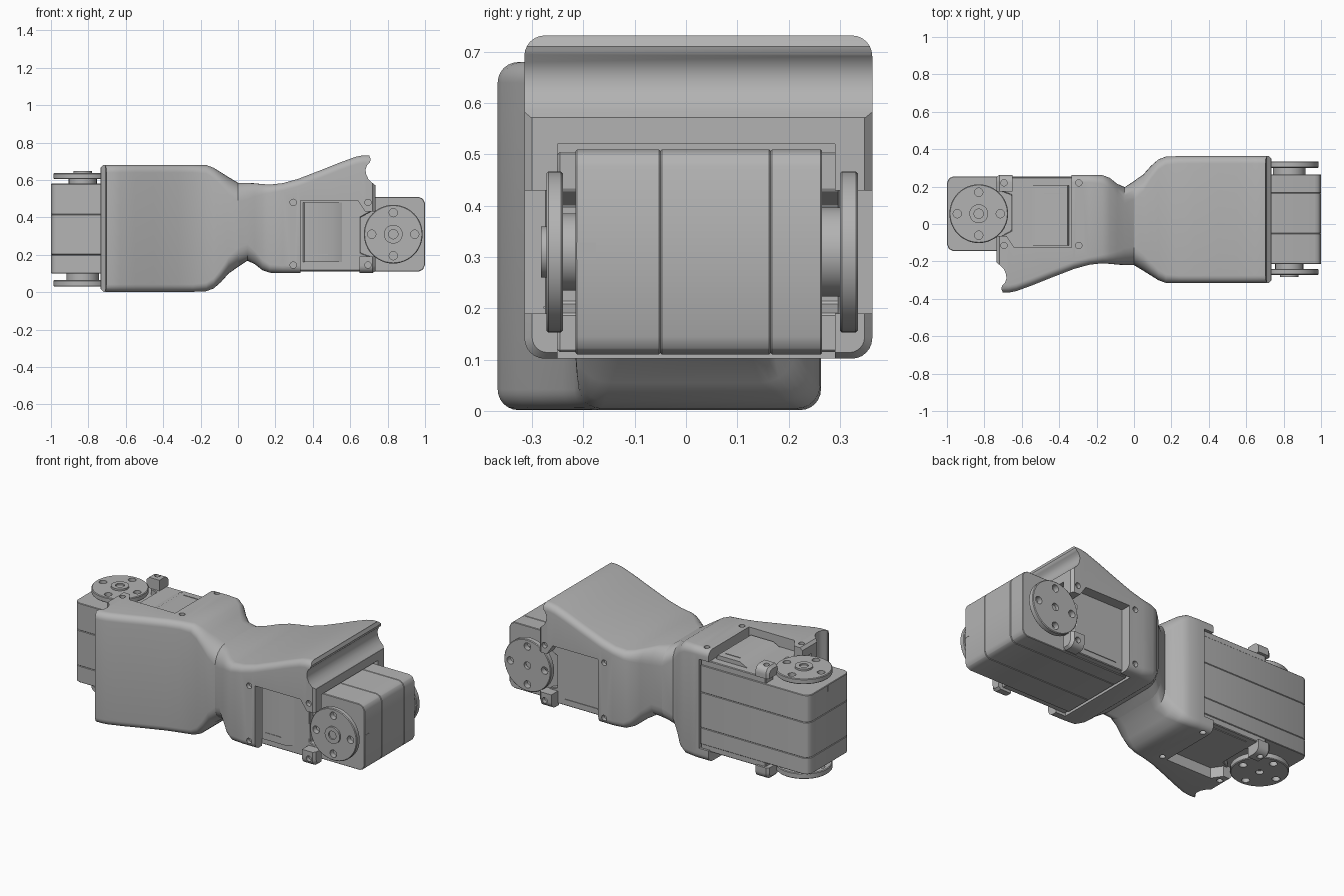
import bpy, bmesh, math
from mathutils import Matrix, Vector

cube = bpy.data.objects.get("Cube")
if cube:
    bpy.data.objects.remove(cube)

grey = bpy.data.materials.new("mid_grey")
grey.use_nodes = True
grey.diffuse_color = (0.45, 0.45, 0.45, 1)
grey.node_tree.nodes["Principled BSDF"].inputs["Base Color"].default_value = (0.45, 0.45, 0.45, 1)

parts = []
AXLE = (0.83, 0.31)


def make(name, bm, keep=True):
    bmesh.ops.recalc_face_normals(bm, faces=bm.faces)
    mesh = bpy.data.meshes.new(name)
    bm.to_mesh(mesh)
    bm.free()
    mesh.materials.append(grey)
    ob = bpy.data.objects.new(name, mesh)
    bpy.context.collection.objects.link(ob)
    if keep:
        parts.append(ob)
    return ob


def add_prism(bm, outline, y0, y1):
    """Side outline in x and z, extruded along y."""
    a = [bm.verts.new((x, y0, z)) for x, z in outline]
    b = [bm.verts.new((x, y1, z)) for x, z in outline]
    bm.faces.new(a)
    bm.faces.new(b)
    for i in range(len(a)):
        j = (i + 1) % len(a)
        bm.faces.new((a[i], a[j], b[j], b[i]))


def add_disc(bm, centre, radius, y0, y1, sides=48):
    place = Matrix.Translation((centre[0], (y0 + y1) / 2, centre[1]))
    bmesh.ops.create_cone(bm, cap_ends=True, segments=sides, radius1=radius, radius2=radius,
                          depth=abs(y1 - y0), matrix=place @ Matrix.Rotation(math.pi / 2, 4, 'X'))


def rect(x0, x1, z0, z1):
    return [(x0, z0), (x1, z0), (x1, z1), (x0, z1)]


def prism(name, outline, y0, y1, keep=True):
    bm = bmesh.new()
    add_prism(bm, outline, y0, y1)
    return make(name, bm, keep)


def disc(name, centre, radius, y0, y1):
    bm = bmesh.new()
    add_disc(bm, centre, radius, y0, y1)
    return make(name, bm)


def apply(ob, mod):
    bpy.context.view_layer.objects.active = ob
    bpy.ops.object.modifier_apply(modifier=mod.name)


def cut(ob, cutter):
    mod = ob.modifiers.new("cut", 'BOOLEAN')
    mod.operation = 'DIFFERENCE'
    mod.solver = 'EXACT'
    mod.object = cutter
    apply(ob, mod)
    bpy.data.objects.remove(cutter)


def bevel(ob, width, segments=2):
    mod = ob.modifiers.new("bevel", 'BEVEL')
    mod.width = width
    mod.segments = segments
    mod.limit_method = 'ANGLE'
    apply(ob, mod)


# Bracket shell: rounded rectangles lofted along x (x, z low, z high, y low, y high, corner)
Y0, Y1, Z0 = -0.315, 0.363, 0.102
stations = [
    (0, 0.135, 0.585, -0.22, 0.23, 0.1),
    (0.05, 0.168, 0.585, -0.25, 0.265, 0.09),
    (0.09, 0.15, 0.582, -0.275, 0.31, 0.07),
    (0.13, 0.118, 0.578, -0.3, 0.345, 0.055),
    (0.17, 0.104, 0.575, Y0, 0.36, 0.045),
]
crest = [(0.24, 0.583), (0.32, 0.605), (0.45, 0.655), (0.55, 0.695), (0.63, 0.724),
         (0.67, 0.732), (0.72, 0.732)]
stations += [(x, Z0, z, Y0, Y1, 0.04) for x, z in crest]
stations.append((0.735, Z0 + 0.012, 0.72, Y0 + 0.015, Y1 - 0.015, 0.03))
bm = bmesh.new()
rings = []
for x, z0, z1, y0, y1, r in stations:
    ring = []
    corners = [(y1 - r, z1 - r), (y0 + r, z1 - r), (y0 + r, z0 + r), (y1 - r, z0 + r)]
    for k, (cy, cz) in enumerate(corners):
        for s in range(7):
            t = (k + s / 6) * math.pi / 2
            ring.append(bm.verts.new((x, cy + r * math.cos(t), cz + r * math.sin(t))))
    rings.append(ring)
for a, b in zip(rings, rings[1:]):
    for i in range(len(a)):
        j = (i + 1) % len(a)
        bm.faces.new((a[i], a[j], b[j], b[i]))
bm.faces.new(rings[0])
bm.faces.new(rings[-1])
shell = make("bracket_shell", bm)

# Servo bay, wall windows and the hollow under the lip of the flare
cut(shell, prism("bay", rect(0.27, 1, -0.1, 0.52), -0.25, 0.29, False))
window = [(0.335, -0.1), (0.65, -0.1), (0.65, 0.19), (0.9, 0.19), (0.9, 0.43),
          (0.68, 0.43), (0.64, 0.49), (0.335, 0.49)]
cut(shell, prism("window", window, -0.5, 0.5, False))
lip = [(0.695, 0.8), (0.703, 0.727), (0.71, 0.71), (0.705, 0.695), (0.69, 0.68), (0.682, 0.655),
       (0.685, 0.63), (0.697, 0.605), (0.715, 0.587), (0.733, 0.572), (0.9, 0.565), (0.9, 0.8)]
cut(shell, prism("lip", lip, -0.5, 0.5, False))

# Screw holes in the bracket corners
bm = bmesh.new()
for x in (0.295, 0.695):
    for z in (0.145, 0.48):
        add_disc(bm, (x, z), 0.017, Y0 - 0.05, Y0 + 0.025, 20)
        add_disc(bm, (x, z), 0.017, Y1 + 0.05, Y1 - 0.025, 20)
cut(shell, make("screw_holes", bm, False))

# Servo case in three slabs with fine seams
case = [(0.275, 0.11), (0.965, 0.11), (0.988, 0.12), (1, 0.145), (1, 0.475), (0.988, 0.5),
        (0.965, 0.51), (0.275, 0.51)]
for name, y0, y1 in (("front", -0.215, -0.05), ("middle", -0.05, 0.165), ("back", 0.165, 0.265)):
    bevel(prism("servo_case_" + name, case, y0, y1), 0.003, 1)

# Servo covers seen through the windows
cover = [(0.275, 0.115), (0.71, 0.115), (0.71, 0.19), (0.655, 0.21), (0.655, 0.4),
         (0.71, 0.43), (0.71, 0.505), (0.275, 0.505)]
bevel(prism("servo_front_cover", cover, -0.25, -0.21), 0.004, 1)
bevel(prism("servo_back_cover", cover, 0.26, 0.3), 0.004, 1)
prism("back_cover_rib", rect(0.38, 0.6, 0.15, 0.155), 0.3, 0.304)

# Connector housing with a sloping end
bm = bmesh.new()
slope = [(0.345, -0.245), (0.355, -0.275), (0.505, -0.275), (0.565, -0.245)]
lower = [bm.verts.new((x, y, 0.16)) for x, y in slope]
upper = [bm.verts.new((x, y, 0.48)) for x, y in slope]
bm.faces.new(lower)
bm.faces.new(upper)
for i in range(4):
    j = (i + 1) % 4
    bm.faces.new((lower[i], lower[j], upper[j], upper[i]))
make("connector_housing", bm)
prism("connector_label_line", rect(0.38, 0.48, 0.2, 0.204), -0.278, -0.274)

# Horns on both ends of the axle, each with a ring of holes
for name, y0, y1 in (("front_horn", -0.272, -0.24), ("back_horn", 0.3, 0.335)):
    horn = disc(name, AXLE, 0.157, y0, y1)
    bevel(horn, 0.004, 1)
    bm = bmesh.new()
    for k in range(4):
        t = k * math.pi / 2
        hole = (AXLE[0] + 0.115 * math.cos(t), AXLE[1] + 0.115 * math.sin(t))
        add_disc(bm, hole, 0.022, y0 - 0.1, y1 + 0.1, 24)
    if name == "back_horn":
        add_disc(bm, AXLE, 0.022, y1 - 0.02, y1 + 0.1, 24)
    cut(horn, make("horn_holes", bm, False))
disc("front_hub", AXLE, 0.075, -0.24, -0.21)
disc("back_hub", AXLE, 0.087, 0.26, 0.3)
cap = disc("front_cap", AXLE, 0.05, -0.283, -0.27)
bm = bmesh.new()
add_disc(bm, AXLE, 0.025, -0.3, -0.274, 24)
cut(cap, make("cap_hole", bm, False))

# Alignment mark on the end of the case
prism("end_mark", rect(0.998, 1.001, 0.295, 0.328), -0.213, -0.175)

# Smooth shading, then the second unit turned half round about a diagonal axis
C = 0.365
turn = Matrix(((-1, 0, 0, 0), (0, 0, -1, C), (0, -1, 0, C), (0, 0, 0, 1)))
for ob in bpy.context.selected_objects:
    ob.select_set(False)
for ob in parts:
    ob.select_set(True)
bpy.context.view_layer.objects.active = shell
bpy.ops.object.shade_smooth_by_angle(angle=math.radians(30))
for ob in parts:
    ob.select_set(False)
    twin = ob.copy()
    twin.name = "second_" + ob.name
    bpy.context.collection.objects.link(twin)
    twin.matrix_world = turn
